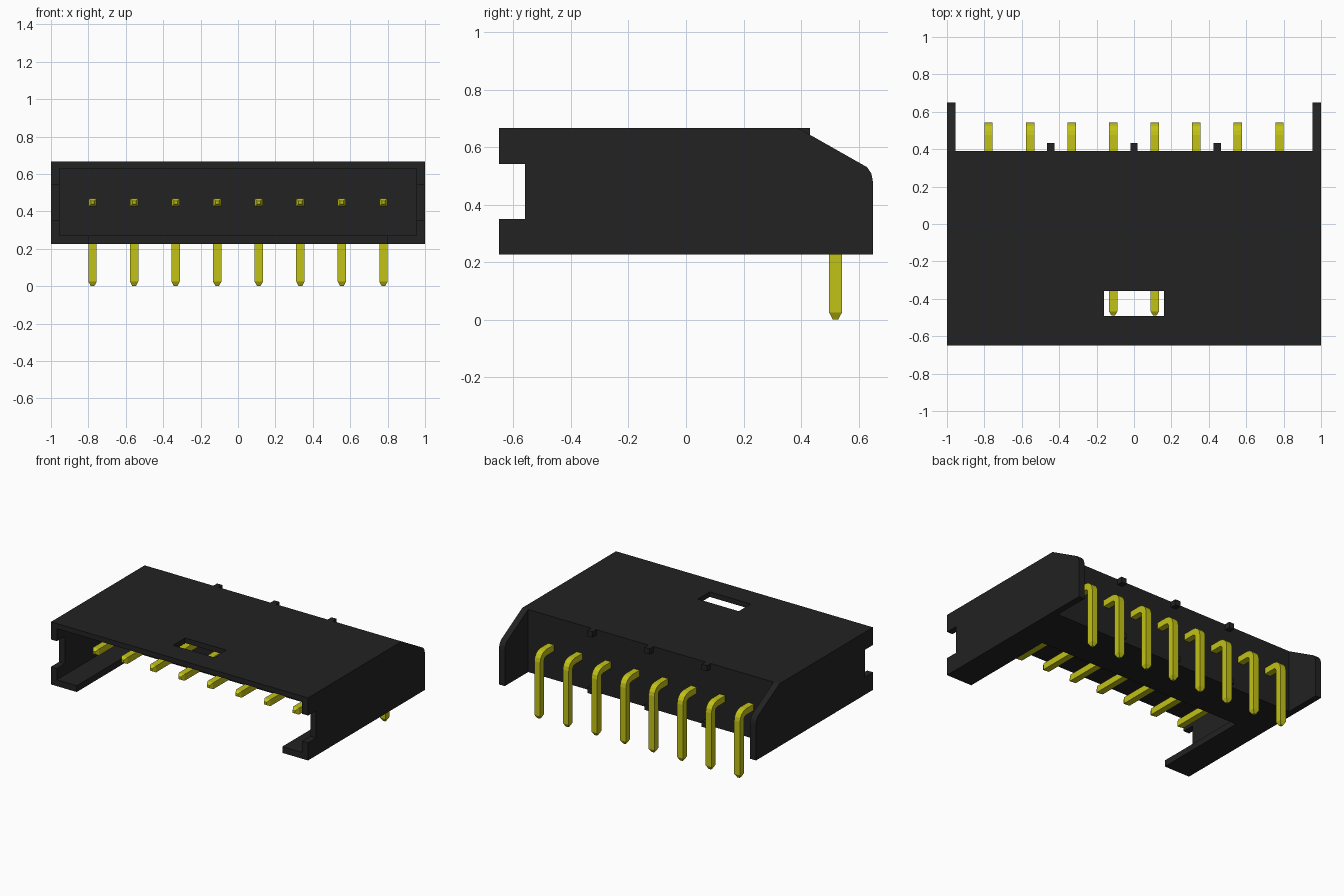
import bpy, bmesh, math
from mathutils import Vector

if "Cube" in bpy.data.objects:
    bpy.data.objects.remove(bpy.data.objects["Cube"], do_unlink=True)


def material(name, rgb, rough):
    m = bpy.data.materials.new(name)
    m.use_nodes = True
    m.diffuse_color = (*rgb, 1)
    b = m.node_tree.nodes["Principled BSDF"]
    b.inputs["Base Color"].default_value = (*rgb, 1)
    b.inputs["Roughness"].default_value = rough
    return m


BLACK = material("black plastic", (0.016, 0.016, 0.016), 0.6)
YELLOW = material("yellow metal", (0.54, 0.54, 0.008), 0.4)


def finish(bm, name, mat):
    bmesh.ops.recalc_face_normals(bm, faces=bm.faces)
    mesh = bpy.data.meshes.new(name)
    bm.to_mesh(mesh)
    bm.free()
    mesh.materials.append(mat)
    ob = bpy.data.objects.new(name, mesh)
    bpy.context.collection.objects.link(ob)
    return ob


def box(name, lo, hi, mat=BLACK):
    bm = bmesh.new()
    bmesh.ops.create_cube(bm, size=1)
    for v in bm.verts:
        v.co = Vector([(a + b) / 2 + c * (b - a) for a, b, c in zip(lo, hi, v.co)])
    return finish(bm, name, mat)


def cut(target, lo, hi):
    cutter = box("cutter", lo, hi)
    cutter.hide_render = True
    mod = target.modifiers.new("cut", "BOOLEAN")
    mod.operation, mod.solver, mod.object = "DIFFERENCE", "EXACT", cutter
    bpy.ops.object.select_all(action="DESELECT")
    bpy.context.view_layer.objects.active = target
    target.select_set(True)
    bpy.ops.object.modifier_apply(modifier="cut")
    bpy.data.objects.remove(cutter, do_unlink=True)


# Housing: side profile with front latch notch and sloped rear, extruded across x
BOTTOM, TOP, BACK = 0.226, 0.666, 0.39
profile = [(-0.65, BOTTOM), (0.65, BOTTOM), (0.65, 0.48), (0.645, 0.507), (0.63, 0.53),
           (BACK, TOP), (-0.65, TOP), (-0.65, 0.542), (-0.56, 0.542), (-0.56, 0.35), (-0.65, 0.35)]
bm = bmesh.new()
face = bm.faces.new([bm.verts.new((-1, y, z)) for y, z in profile])
ext = bmesh.ops.extrude_face_region(bm, geom=[face])
bmesh.ops.translate(bm, vec=(2, 0, 0), verts=[g for g in ext["geom"] if isinstance(g, bmesh.types.BMVert)])
housing = finish(bm, "housing", BLACK)

cut(housing, (-0.955, -0.8, 0.27), (0.955, 0.15, 0.63))      # plug cavity
cut(housing, (-0.955, BACK, 0.1), (0.955, 0.8, 0.8))         # rear recess between the wings
cut(housing, (-0.80, -0.8, 0.1), (0.80, 0.05, 0.35))         # floor slot
cut(housing, (-0.16, -0.492, 0.5), (0.16, -0.358, 0.8))      # roof window

# Small locating nubs along the top and bottom of the back wall
for i, x in enumerate((-0.445, 0, 0.445)):
    for label, z in (("top", TOP - 0.04), ("bottom", BOTTOM)):
        box(f"{label}_nub_{i + 1}", (x - 0.02, BACK - 0.005, z), (x + 0.02, 0.432, z + 0.04))

# Bent square pins: sections are (y, z, turn angle, half thickness)
HALF, PIN_Z, RADIUS = 0.0225, 0.4475, 0.045
PIN_Y = 0.52
sections = [(-0.49, PIN_Z, 0, 0.009), (-0.467, PIN_Z, 0, HALF)]
for deg in (0, 22.5, 45, 67.5, 90):
    a = math.radians(deg)
    sections.append((PIN_Y - RADIUS + RADIUS * math.sin(a), PIN_Z - RADIUS + RADIUS * math.cos(a), a, HALF))
sections += [(PIN_Y, 0.025, math.pi / 2, HALF), (PIN_Y, 0, math.pi / 2, 0.009)]


def pin(name, x):
    bm = bmesh.new()
    rings = []
    for y, z, a, h in sections:
        n = Vector((0, math.sin(a), math.cos(a)))
        c = Vector((x, y, z))
        rings.append([bm.verts.new(c + Vector((sx * h, 0, 0)) + n * (sn * h))
                      for sx, sn in ((-1, -1), (1, -1), (1, 1), (-1, 1))])
    for r, s in zip(rings, rings[1:]):
        for k in range(4):
            bm.faces.new((r[k], r[(k + 1) % 4], s[(k + 1) % 4], s[k]))
    bm.faces.new(rings[0])
    bm.faces.new(rings[-1])
    return finish(bm, name, YELLOW)


for i in range(8):
    pin(f"pin_{i + 1}", (i - 3.5) * 0.2222)
